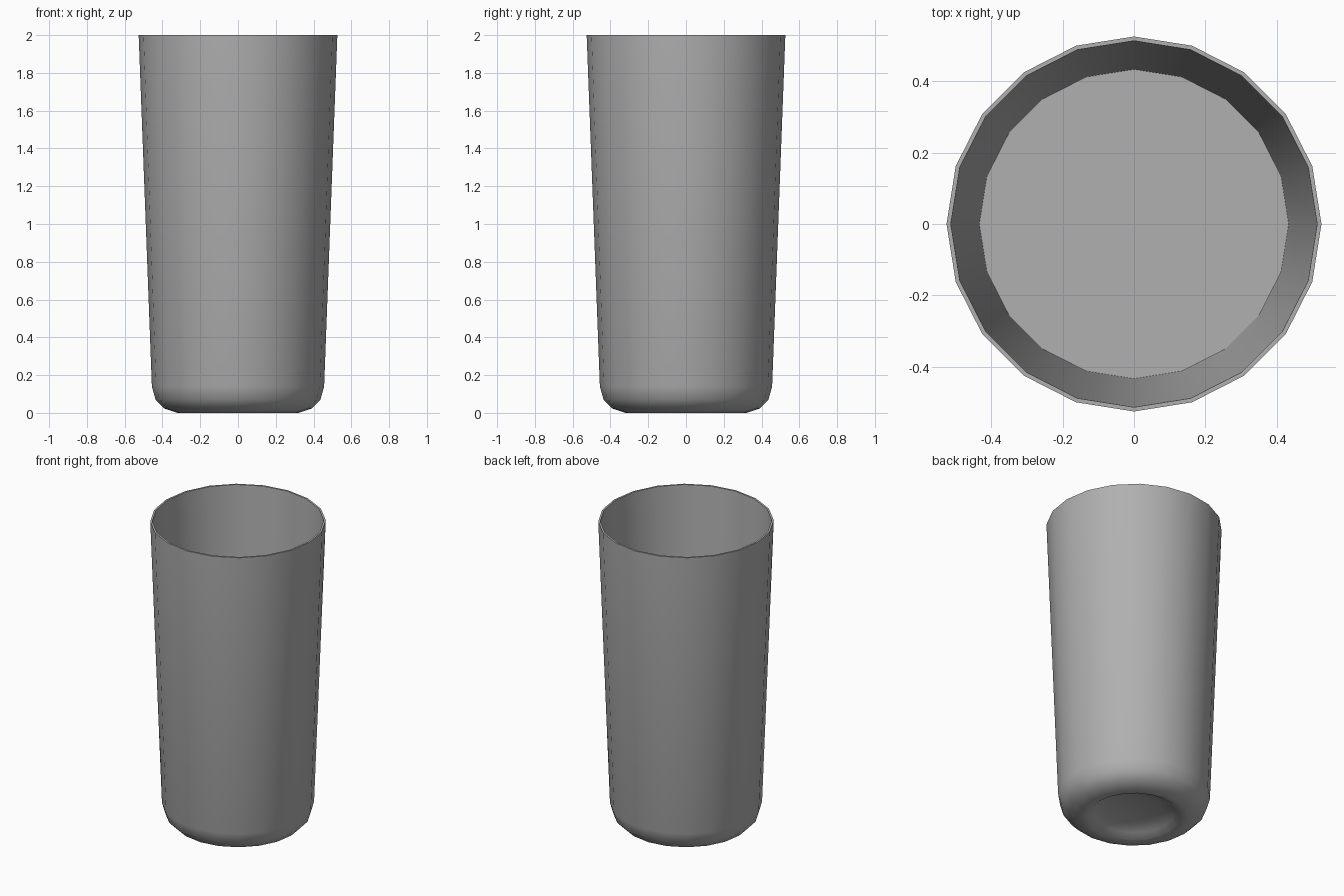
import bpy, bmesh
from math import cos, sin, pi, radians

if "Cube" in bpy.data.objects:
    bpy.data.objects.remove(bpy.data.objects["Cube"])

SIDES = 20


def lathe(name, profile):
    """Revolve a (radius, height) profile; radius 0 makes a pole."""
    bm = bmesh.new()
    rings = []
    for r, z in profile:
        n = SIDES if r > 0 else 1
        rings.append([bm.verts.new((r * cos(2 * pi * i / SIDES), r * sin(2 * pi * i / SIDES), z))
                      for i in range(n)])
    for a, b in zip(rings, rings[1:]):
        for i in range(SIDES):
            j = (i + 1) % SIDES
            quad = [a[i % len(a)], a[j % len(a)], b[j % len(b)], b[i % len(b)]]
            bm.faces.new(list(dict.fromkeys(quad)))
    bmesh.ops.recalc_face_normals(bm, faces=bm.faces)
    mesh = bpy.data.meshes.new(name)
    bm.to_mesh(mesh)
    bm.free()
    obj = bpy.data.objects.new(name, mesh)
    bpy.context.collection.objects.link(obj)
    bpy.context.view_layer.objects.active = obj
    obj.select_set(True)
    bpy.ops.object.shade_smooth_by_angle(angle=radians(40))
    return obj


# Tumbler: dished underside, rounded foot, tapered wall, rim, inner wall, flat floor
glass = lathe("drinking_glass", [
    (0, 0.06), (0.17, 0.05), (0.24, 0.027), (0.28, 0.004), (0.32, 0.003),
    (0.39, 0.023), (0.436, 0.07), (0.456, 0.14),
    (0.526, 2.0), (0.514, 2.0),
    (0.434, 0.10), (0, 0.10),
])
for v in glass.data.vertices:   # stand the foot exactly on the ground
    if v.co.z < 0.0045:
        v.co.z = 0

# Mid-grey body
grey = bpy.data.materials.new("grey")
grey.diffuse_color = (0.435, 0.435, 0.435, 1)
grey.use_nodes = True
grey.node_tree.nodes["Principled BSDF"].inputs["Base Color"].default_value = grey.diffuse_color
glass.data.materials.append(grey)
